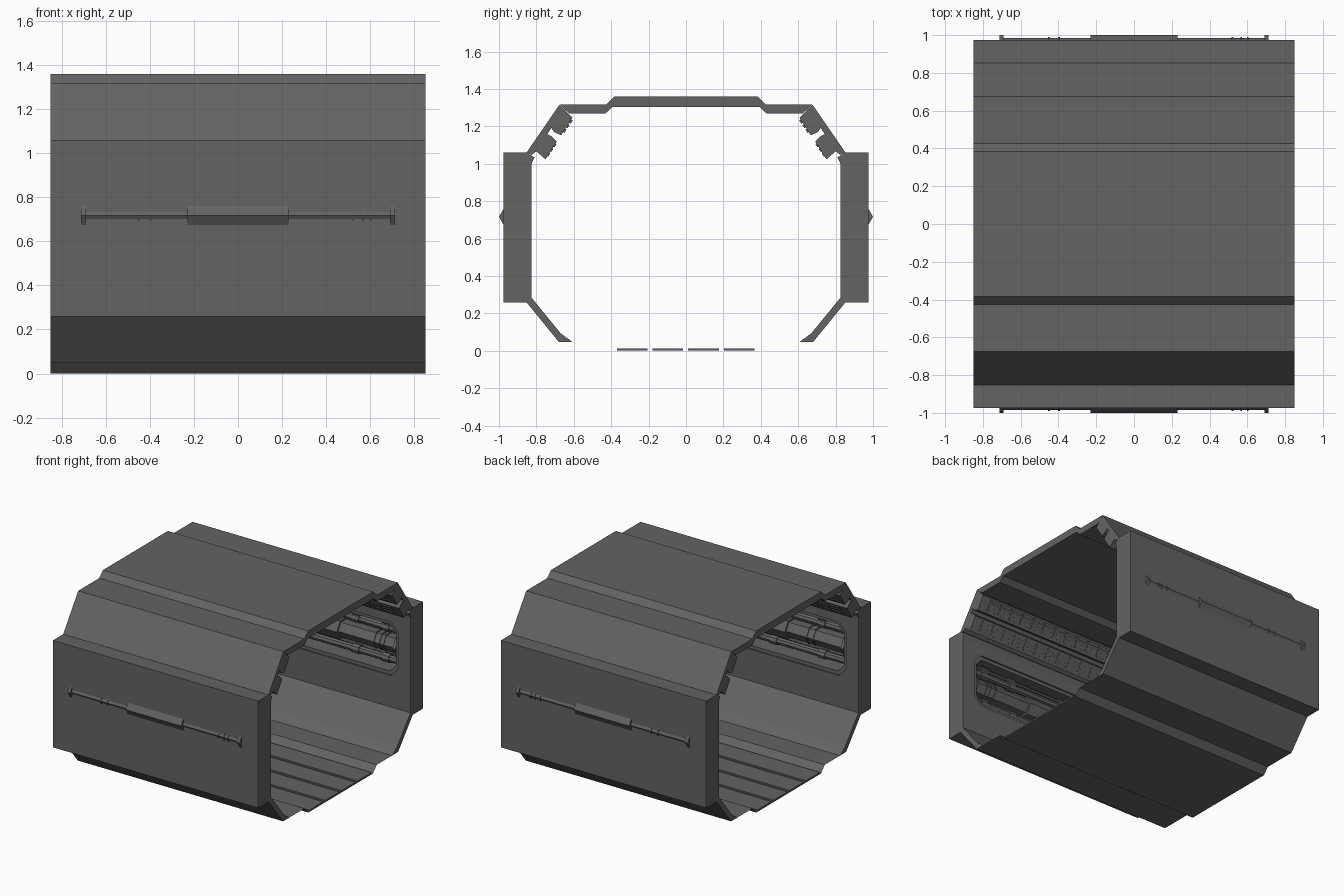
import bpy, bmesh, math
from mathutils import Vector

if "Cube" in bpy.data.objects:
    bpy.data.objects.remove(bpy.data.objects["Cube"])

HALF = 0.85  # half length of the corridor along x

metal = bpy.data.materials.new("dark_grey_metal")
metal.diffuse_color = (0.13, 0.125, 0.121, 1)
metal.use_nodes = True
metal.node_tree.nodes["Principled BSDF"].inputs["Base Color"].default_value = metal.diffuse_color


def prism(bm, pts, x0=-HALF, x1=HALF):
    """Extrude a (y, z) outline along x."""
    a = [bm.verts.new((x0, y, z)) for y, z in pts]
    b = [bm.verts.new((x1, y, z)) for y, z in pts]
    n = len(pts)
    faces = [bm.faces.new(a), bm.faces.new(b[::-1])]
    for i in range(n):
        j = (i + 1) % n
        faces.append(bm.faces.new((a[i], b[i], b[j], a[j])))
    bmesh.ops.recalc_face_normals(bm, faces=faces)


def tube(bm, x0, x1, y, z, r, sides=6):
    """Faceted bar along x with one edge pointing outwards."""
    steps = [2 * math.pi * i / sides for i in range(sides)]
    prism(bm, [(y + r * math.cos(t), z + r * math.sin(t)) for t in steps], x0, x1)


def rect(y0, y1, z0, z1):
    return [(y0, z0), (y1, z0), (y1, z1), (y0, z1)]


def finish(name, bm, mirror=True):
    me = bpy.data.meshes.new(name)
    bm.to_mesh(me)
    bm.free()
    me.materials.append(metal)
    ob = bpy.data.objects.new(name, me)
    bpy.context.collection.objects.link(ob)
    if mirror:
        m = ob.modifiers.new("both_sides", 'MIRROR')
        m.use_axis = (False, True, False)
        m.use_mirror_merge = False
    return ob


def cutter(name, w, z0, z1, c, y0, y1):
    """Chamfered plate used to hollow the wall, facing y."""
    outline = [(-w, z0 + c), (-w + c, z0), (w - c, z0), (w, z0 + c),
               (w, z1 - c), (w - c, z1), (-w + c, z1), (-w, z1 - c)]
    bm = bmesh.new()
    a = [bm.verts.new((x, y0, z)) for x, z in outline]
    b = [bm.verts.new((x, y1, z)) for x, z in outline]
    bm.faces.new(a)
    bm.faces.new(b[::-1])
    for i in range(8):
        j = (i + 1) % 8
        bm.faces.new((a[i], b[i], b[j], a[j]))
    bmesh.ops.recalc_face_normals(bm, faces=bm.faces[:])
    ob = finish(name, bm, mirror=False)
    ob.hide_render = True
    ob.hide_viewport = True
    return ob


# Roof with a raised centre
half = [(0.676, 1.317), (0.427, 1.317), (0.385, 1.36)]
under = [(0.393, 1.305), (0.43, 1.27), (0.625, 1.27)]
bm = bmesh.new()
prism(bm, half + [(-y, z) for y, z in half[::-1]]
      + [(-y, z) for y, z in under[::-1]] + under)
finish("roof", bm, mirror=False)

# Sloping shoulders: outline given as (distance down the slope, depth inwards)
top, low = Vector((0.676, 1.317)), Vector((0.853, 1.06))
along = (low - top).normalized()
inward = Vector((along.y, -along.x))


def slope(s, d):
    return tuple(top + along * s + inward * d)


bm = bmesh.new()
prism(bm, [slope(*p) for p in [(0, 0), (0.018, 0.097), (0.13, 0.1), (0.138, 0.06),
                               (0.128, 0.035), (0.168, 0.035), (0.164, 0.06),
                               (0.172, 0.1), (0.284, 0.104), (0.276, 0.04),
                               (0.306, 0.03), (0.312, 0)]])
finish("shoulder_panel", bm)

# Vent slats on both inner faces of each shoulder
bm = bmesh.new()
for start in (0.03, 0.184):
    for row in range(3):
        s = start + row * 0.03
        for i in range(16):
            x = -0.78 + i * 0.0982
            prism(bm, [slope(s, 0.09), slope(s, 0.107),
                       slope(s + 0.02, 0.107), slope(s + 0.02, 0.09)], x, x + 0.086)
finish("vent_slats", bm)

# Thick side walls with a stepped recess on the inside
bm = bmesh.new()
prism(bm, [(0.853, 1.06), (0.975, 1.06), (0.975, 0.26), (0.853, 0.26),
           (0.826, 0.285), (0.826, 1.0), (0.81, 1.035)])
wall = finish("side_wall", bm, mirror=False)
for tool in (cutter("recess_lip_cutter", 0.745, 0.52, 0.92, 0.06, 0.7, 0.838),
             cutter("recess_cutter", 0.72, 0.545, 0.895, 0.05, 0.7, 0.955)):
    m = wall.modifiers.new("recess", 'BOOLEAN')
    m.operation = 'DIFFERENCE'
    m.solver = 'EXACT'
    m.object = tool
m = wall.modifiers.new("both_sides", 'MIRROR')
m.use_axis = (False, True, False)
m.use_mirror_merge = False

# Main pipe, whose thicker collars break through the outer wall
bm = bmesh.new()
PY, PZ = 0.92, 0.717
tube(bm, -0.69, 0.69, PY, PZ, 0.064)
tube(bm, -0.23, 0.23, PY, PZ, 0.08)
for s in (-1, 1):
    x0, x1 = sorted((s * 0.69, s * 0.712))
    tube(bm, x0, x1, PY, PZ, 0.08)
for x in (-0.45, -0.397, 0.522, 0.568, 0.602):
    tube(bm, x - 0.005, x + 0.005, PY, PZ, 0.07)
finish("main_pipe", bm)

# Thinner pipes above and below, with couplings
bm = bmesh.new()
for z, r in ((0.60, 0.026), (0.83, 0.026), (0.872, 0.014)):
    tube(bm, -0.72, 0.72, 0.91, z, r, 8)
    for x in (-0.5, -0.1, 0.35, 0.6):
        tube(bm, x - 0.03, x + 0.03, 0.91, z, r + 0.008, 8)
finish("side_pipes", bm)

# Lower slopes joining wall and floor
bm = bmesh.new()
prism(bm, [(0.853, 0.26), (0.68, 0.048), (0.607, 0.048), (0.67, 0.094), (0.826, 0.285)])
finish("lower_slope", bm)

# Thin floor sheet with a sunken centre
bm = bmesh.new()
line = [(0.61, 0.048), (0.427, 0.048), (0.382, 0.0)]
line += [(-y, z) for y, z in line[::-1]]
rows = [[bm.verts.new((x, y, z)) for x in (-HALF, HALF)] for y, z in line]
for p, q in zip(rows, rows[1:]):
    bm.faces.new((p[0], q[0], q[1], p[1]))
bmesh.ops.recalc_face_normals(bm, faces=bm.faces[:])
if bm.faces[:][2].normal.z < 0:
    bmesh.ops.reverse_faces(bm, faces=bm.faces[:])
finish("floor_sheet", bm, mirror=False)

# Four floor planks
bm = bmesh.new()
for y in (-0.37, -0.18, 0.012, 0.202):
    prism(bm, rect(y, y + 0.165, 0.003, 0.014))
finish("floor_planks", bm, mirror=False)
